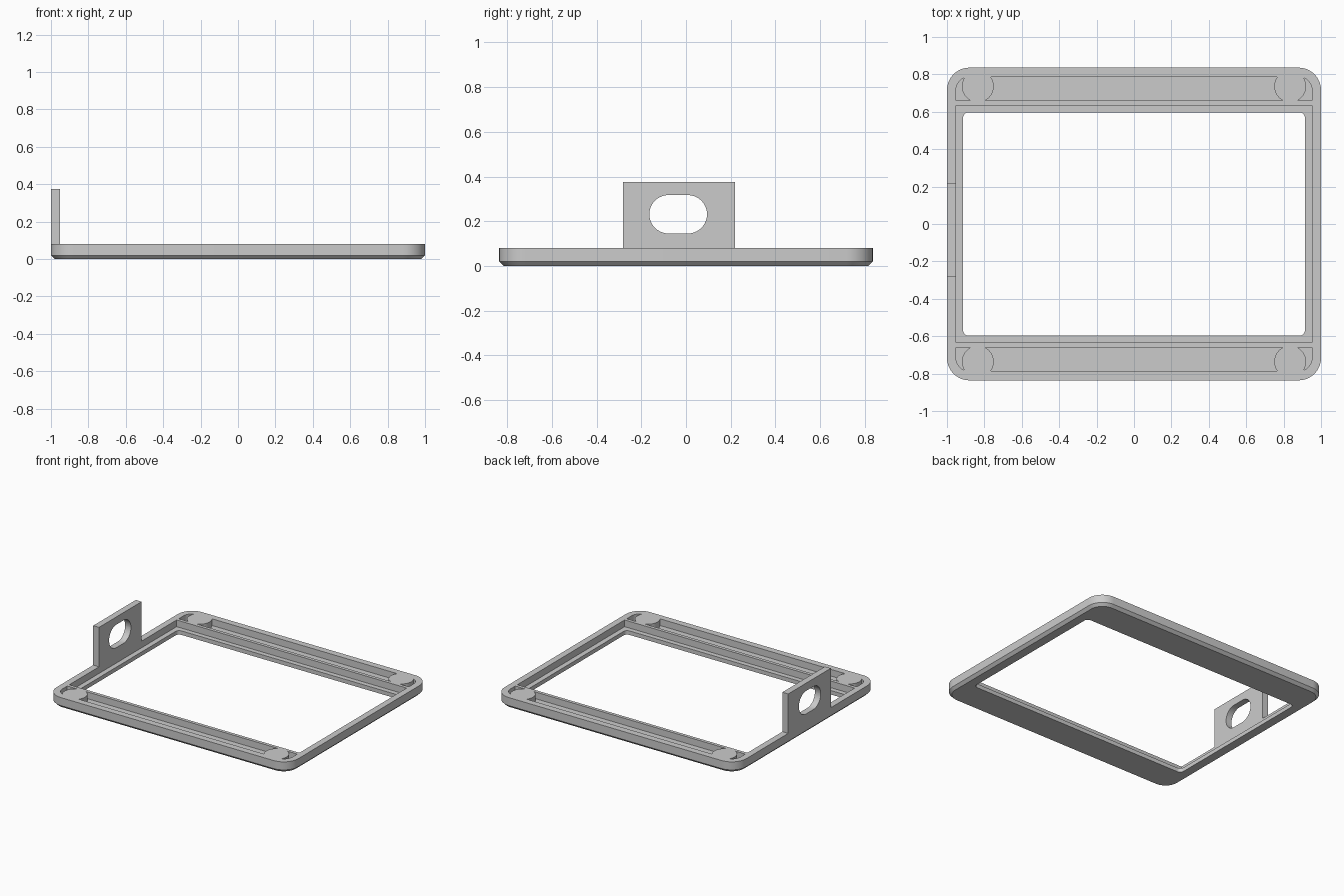
import bpy, bmesh
from math import cos, sin, pi, radians
from mathutils import Matrix

cube = bpy.data.objects.get("Cube")
if cube:
    bpy.data.objects.remove(cube, do_unlink=True)

grey = bpy.data.materials.new("plain grey")
grey.use_nodes = True
grey.diffuse_color = (0.6, 0.6, 0.6, 1)
grey.node_tree.nodes["Principled BSDF"].inputs["Base Color"].default_value = (0.6, 0.6, 0.6, 1)


def rounded(x0, x1, y0, y1, radii, steps=10):
    """Counter-clockwise rectangle; radii start at the top right corner."""
    pts = []
    corners = [(x1, y1, -1, -1), (x0, y1, 1, -1), (x0, y0, 1, 1), (x1, y0, -1, 1)]
    for k, ((x, y, sx, sy), r) in enumerate(zip(corners, radii)):
        n = steps if r else 0
        for i in range(n + 1):
            a = pi / 2 * (k + i / max(n, 1))
            pts.append((x + r * (sx + cos(a)), y + r * (sy + sin(a))))
    return pts


def loft(name, rings):
    """Solid through (outline, height) rings of equal point count."""
    bm = bmesh.new()
    loops = [[bm.verts.new((x, y, z)) for x, y in pts] for pts, z in rings]
    bm.faces.new(loops[0][::-1])
    bm.faces.new(loops[-1])
    for low, high in zip(loops, loops[1:]):
        for i in range(len(low)):
            j = (i + 1) % len(low)
            bm.faces.new((low[i], low[j], high[j], high[i]))
    mesh = bpy.data.meshes.new(name)
    bm.to_mesh(mesh)
    bm.free()
    mesh.materials.append(grey)
    obj = bpy.data.objects.new(name, mesh)
    bpy.context.collection.objects.link(obj)
    return obj


def prism(name, pts, z0, z1):
    return loft(name, [(pts, z0), (pts, z1)])


def activate(obj):
    bpy.ops.object.select_all(action="DESELECT")
    obj.select_set(True)
    bpy.context.view_layer.objects.active = obj


def cut(obj, cutter):
    activate(obj)
    mod = obj.modifiers.new("cut", "BOOLEAN")
    mod.operation, mod.solver, mod.object = "DIFFERENCE", "EXACT", cutter
    bpy.ops.object.modifier_apply(modifier=mod.name)
    bpy.data.objects.remove(cutter, do_unlink=True)


W, D, H = 1.0, 0.836, 0.08
FLOOR, RIM, CHAMFER = 0.03, 0.048, 0.02

# Frame body with chamfered underside
outer = rounded(-W, W, -D, D, [0.12] * 4)
c = CHAMFER
inset = rounded(-W + c, W - c, -D + c, D - c, [0.12 - c] * 4)
frame = loft("frame", [(inset, 0), (outer, c), (outer, H)])

# Recess and window opening
inner = W - RIM
cut(frame, prism("recess_cutter", rounded(-inner, inner, -0.634, 0.634, [0] * 4), FLOOR, 0.2))
cut(frame, prism("opening_cutter", rounded(-0.914, 0.914, -0.597, 0.597, [0.03] * 4), -0.1, 0.2))

# Front and back channels, interrupted by round bosses
for side in (-1, 1):
    near, far = sorted((side * 0.659, side * 0.787))
    r = 0.072
    radii = [r, r, 0, 0] if side > 0 else [0, 0, r, r]
    channel = prism("channel_cutter", rounded(-inner, inner, near, far, radii), FLOOR, 0.2)
    for x in (-0.835, 0.835):
        y = side * 0.736
        disc = rounded(x - 0.085, x + 0.085, y - 0.085, y + 0.085, [0.0849] * 4)
        cut(channel, prism("boss_cutter", disc, -0.1, 0.3))
    cut(frame, channel)

# Upright tab with a slot, drawn flat (y, z) and then stood on the rim
tab = prism("mounting_tab", rounded(-0.283, 0.22, H, 0.375, [0] * 4), -W, -inner)
slot = rounded(-0.164, 0.094, 0.145, 0.317, [0.0859] * 4)
cut(tab, prism("slot_cutter", slot, -1.2, -0.8))
tab.data.transform(Matrix(((0, 0, 1, 0), (1, 0, 0, 0), (0, 1, 0, 0), (0, 0, 0, 1))))

for obj in (frame, tab):
    activate(obj)
    bpy.ops.object.shade_smooth_by_angle(angle=radians(30))
